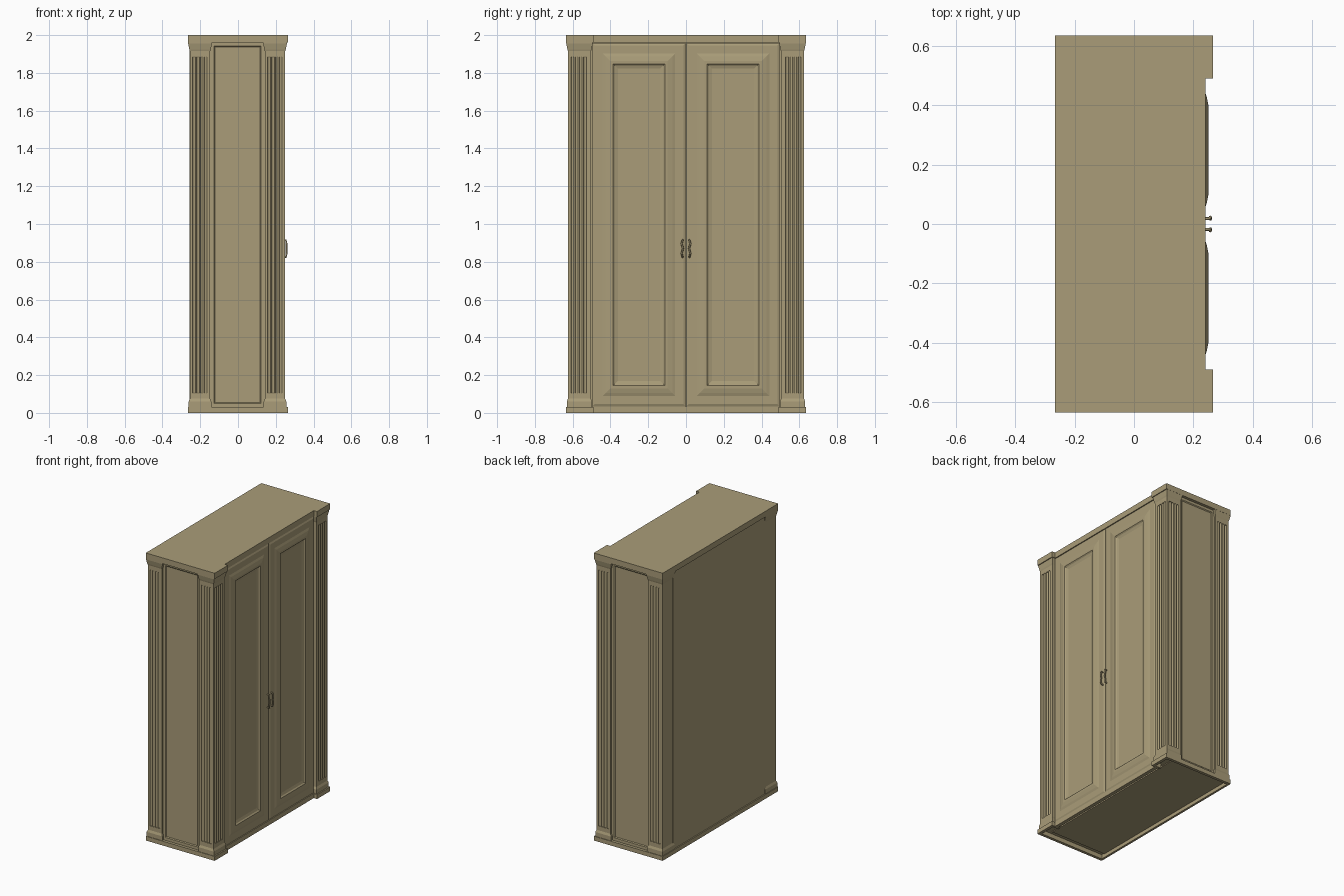
import bpy, bmesh, math
from mathutils import Vector

cube = bpy.data.objects.get("Cube")
if cube:
    bpy.data.objects.remove(cube, do_unlink=True)

wood = bpy.data.materials.new("khaki_wood")
wood.use_nodes = True
COLOUR = (0.40, 0.335, 0.19, 1)
wood.diffuse_color = COLOUR
wood.node_tree.nodes["Principled BSDF"].inputs["Base Color"].default_value = COLOUR


def finish(name, bm):
    bmesh.ops.recalc_face_normals(bm, faces=bm.faces)
    mesh = bpy.data.meshes.new(name)
    bm.to_mesh(mesh)
    bm.free()
    mesh.materials.append(wood)
    obj = bpy.data.objects.new(name, mesh)
    bpy.context.collection.objects.link(obj)
    return obj


def loft(name, rings):
    """Skin closed loops of points and cap both ends."""
    bm = bmesh.new()
    loops = [[bm.verts.new(p) for p in ring] for ring in rings]
    n = len(loops[0])
    for a, b in zip(loops, loops[1:]):
        for i in range(n):
            bm.faces.new((a[i], a[(i + 1) % n], b[(i + 1) % n], b[i]))
    bm.faces.new(loops[0])
    bm.faces.new(loops[-1])
    return finish(name, bm)


def rect(x0, x1, y0, y1, z, grow=0):
    x0, x1, y0, y1 = x0 - grow, x1 + grow, y0 - grow, y1 + grow
    return [(x0, y0, z), (x1, y0, z), (x1, y1, z), (x0, y1, z)]


def box(name, x, y, z):
    return loft(name, [rect(*x, *y, z[0]), rect(*x, *y, z[1])])


def flip_y(points, side):
    return [(x, y * side, z) for x, y, z in points]


def panel(name, origin, u, out, w, h, steps):
    """Mitred panel: each step is (inset, height along the out direction)."""
    origin, u, out = Vector(origin), Vector(u), Vector(out)
    up = Vector((0, 0, 1))
    rings = []
    for inset, height in steps:
        corners = [(inset, inset), (w - inset, inset),
                   (w - inset, h - inset), (inset, h - inset)]
        rings.append([origin + u * a + up * b + out * height for a, b in corners])
    return loft(name, rings)


def flutes(start, end, centres, normal, radius=0.007):
    """Points from start to end along an edge, with concave grooves cut in."""
    start, end, normal = Vector(start), Vector(end), Vector(normal)
    d = (end - start).normalized()
    pts = [start]
    for c in centres:
        for k in range(7):
            a = math.pi * k / 6
            pts.append(start + d * (c - radius * math.cos(a))
                       - normal * radius * math.sin(a))
    return pts


# Carcass, set back behind the doors
box("carcass", (-0.25, 0.18), (-0.59, 0.59), (0.025, 1.97))
box("back_panel", (-0.257, -0.24), (-0.51, 0.51), (0.03, 1.965))

# Top slab and open base frame
box("top_slab", (-0.265, 0.24), (-0.635, 0.635), (1.96, 2))
box("base_front_rail", (0.215, 0.24), (-0.5, 0.5), (0, 0.033))
box("base_back_rail", (-0.265, -0.25), (-0.635, 0.635), (0, 0.03))

LOW, HIGH = 0.105, 1.885
Y0, Y1 = 0.503, 0.625
for side, label in ((1, "far"), (-1, "near")):
    ys = sorted((side * 0.615, side * 0.635))
    box(f"base_side_rail_{label}", (-0.265, 0.265), ys, (0, 0.03))
    ys = sorted((side * 0.49, side * 0.635))
    box(f"top_corner_{label}", (0.2, 0.265), ys, (1.96, 2))
    box(f"base_corner_{label}", (0.245, 0.265), ys, (0, 0.03))
    box(f"base_return_{label}", (0.2, 0.25),
        sorted((side * 0.49, side * 0.505)), (0, 0.03))

    # Corner posts: stepped foot, fluted shaft, flared capital
    for front, x0, x1 in ((True, 0.142, 0.25), (False, -0.255, -0.147)):
        post = f"{'front' if front else 'back'}_post_{label}"
        foot = [(0.03, 0.009), (0.03, 0.006), (0.06, 0.006),
                (0.07, 0.002), (0.075, 0), (LOW, 0)]
        cap = [(HIGH, 0), (1.915, 0), (1.925, 0.003),
               (1.94, 0.006), (1.955, 0.009), (1.965, 0.009)]
        for part, levels in (("foot", foot), ("capital", cap)):
            loft(f"{post}_{part}",
                 [flip_y(rect(x0, x1, Y0, Y1, z, g), side) for z, g in levels])
        outline = [Vector((x0, Y0))]
        if front:
            outline += flutes((x1, Y0), (x1, Y1),
                              [0.032 + 0.022 * i for i in range(4)], (1, 0))
        else:
            outline.append(Vector((x1, Y0)))
        outline += flutes((x1, Y1), (x0, Y1),
                          [0.023 + 0.021 * i for i in range(4)], (0, 1))
        outline.append(Vector((x0, Y1)))
        loft(f"{post}_shaft", [[(p.x, p.y * side, z) for p in outline]
                               for z in (LOW, HIGH)])

    # Side panel with a shallow sunk field
    panel(f"side_panel_{label}", (-0.148, side * 0.585, 0.03), (1, 0, 0),
          (0, side, 0), 0.291, 1.932,
          [(0, 0), (0, 0.03), (0.02, 0.03), (0.026, 0.025)])

    # Door with mitred raised frame and sunk field
    panel(f"door_{label}", (0.2, side * 0.002, 0.034), (0, side, 0), (1, 0, 0),
          0.494, 1.924,
          [(0, 0), (0, 0.035), (0.012, 0.04), (0.055, 0.04),
           (0.07, 0.045), (0.095, 0.05), (0.11, 0.05),
           (0.118, 0.043), (0.136, 0.038)])

    # Bowed pull handle
    curve = bpy.data.curves.new(f"handle_{label}", "CURVE")
    curve.dimensions = "3D"
    curve.bevel_depth = 0.005
    curve.bevel_resolution = 2
    curve.use_fill_caps = True
    curve.materials.append(wood)
    spline = curve.splines.new("POLY")
    path = [(0.236, 0.018, -0.045), (0.253, 0.018, -0.045),
            (0.257, 0.023, -0.025), (0.257, 0.016, 0),
            (0.257, 0.023, 0.025), (0.253, 0.018, 0.045), (0.236, 0.018, 0.045)]
    spline.points.add(len(path) - 1)
    for pt, (x, y, z) in zip(spline.points, path):
        pt.co = (x, y * side, z + 0.87, 1)
    bpy.context.collection.objects.link(
        bpy.data.objects.new(f"handle_{label}", curve))
